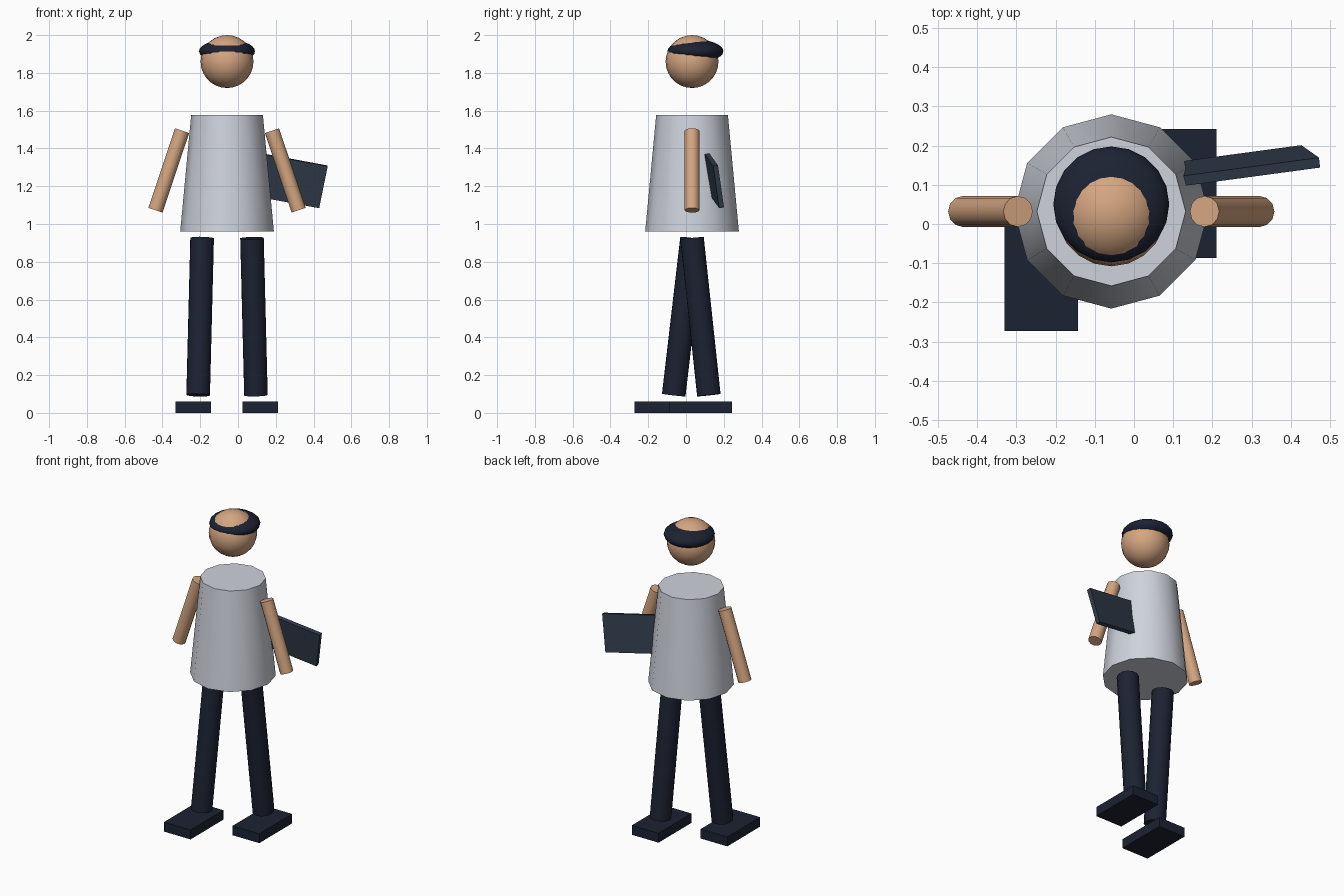
import bpy
from math import radians
from mathutils import Vector, Matrix

if "Cube" in bpy.data.objects:
    bpy.data.objects.remove(bpy.data.objects["Cube"])

CX, CY = -0.058, 0.032  # body axis


def material(name, rgb):
    m = bpy.data.materials.new(name)
    m.diffuse_color = (*rgb, 1)
    m.use_nodes = True
    m.node_tree.nodes["Principled BSDF"].inputs["Base Color"].default_value = m.diffuse_color
    return m


skin = material("skin", (0.66, 0.38, 0.22))
navy = material("navy", (0.012, 0.016, 0.032))
slate = material("slate", (0.03, 0.045, 0.07))
cloth = material("cloth", (0.62, 0.65, 0.71))


def finish(name, mat, smooth=True):
    ob = bpy.context.object
    ob.name = name
    ob.data.materials.append(mat)
    if smooth:
        bpy.ops.object.shade_smooth_by_angle(angle=radians(40))
    return ob


def rod(name, a, b, r, mat):
    a, b = Vector(a), Vector(b)
    d = b - a
    bpy.ops.mesh.primitive_cylinder_add(
        vertices=12, radius=r, depth=d.length, location=(a + b) / 2,
        rotation=d.to_track_quat('Z', 'Y').to_euler())
    return finish(name, mat)


def ball(name, loc, scale, mat):
    bpy.ops.mesh.primitive_uv_sphere_add(segments=20, ring_count=14, radius=1, location=loc)
    bpy.context.object.scale = scale
    bpy.ops.object.transform_apply(location=False, rotation=False, scale=True)
    ob = finish(name, mat, False)
    bpy.ops.object.shade_smooth()
    return ob


def box(name, size, matrix, mat):
    bpy.ops.mesh.primitive_cube_add(size=1)
    ob = finish(name, mat, False)
    ob.data.transform(Matrix.Diagonal((*size, 1)))
    ob.matrix_world = matrix
    return ob


# Torso: tapered twelve-sided coat
bpy.ops.mesh.primitive_cone_add(vertices=12, radius1=0.248, radius2=0.19, depth=0.616,
                                location=(CX, CY, 1.268))
finish("torso", cloth)

# Head and flattened hair cap
ball("head", (CX, CY, 1.86), (0.14, 0.14, 0.14), skin)
ball("hair", (CX, CY + 0.018, 1.915), (0.148, 0.148, 0.061), navy)

# Arms, legs in mid-stride, and feet
for side, s, step in (("left", 1, 1), ("right", -1, -1)):
    rod(side + "_arm", (CX + s * 0.379, CY, 1.073), (CX + s * 0.238, CY, 1.494), 0.0395, skin)
    ankle_y = CY - 0.004 + step * 0.093
    rod(side + "_leg", (CX + s * 0.153, ankle_y, 0.094),
        (CX + s * 0.132, CY, 0.925), 0.064, navy)
    box(side + "_foot", (0.188, 0.33, 0.06),
        Matrix.Translation((CX - 0.002 + s * 0.177, ankle_y - 0.043, 0.03)), navy)

# Folder tucked under one arm, placed from its outer top front corner
u = Vector((0.975, 0.131, -0.18)).normalized()
d = Vector((-0.183, 0.14, -0.972))
d = (d - u * d.dot(u)).normalized()
n = u.cross(d)
size = (0.36, 0.229, 0.026)
centre = Vector((0.475, 0.144, 1.306)) - u * size[0] / 2 + d * size[1] / 2 + n * size[2] / 2
rot = Matrix((u, d, n)).transposed().to_4x4()
box("folder", size, Matrix.Translation(centre) @ rot, slate)
